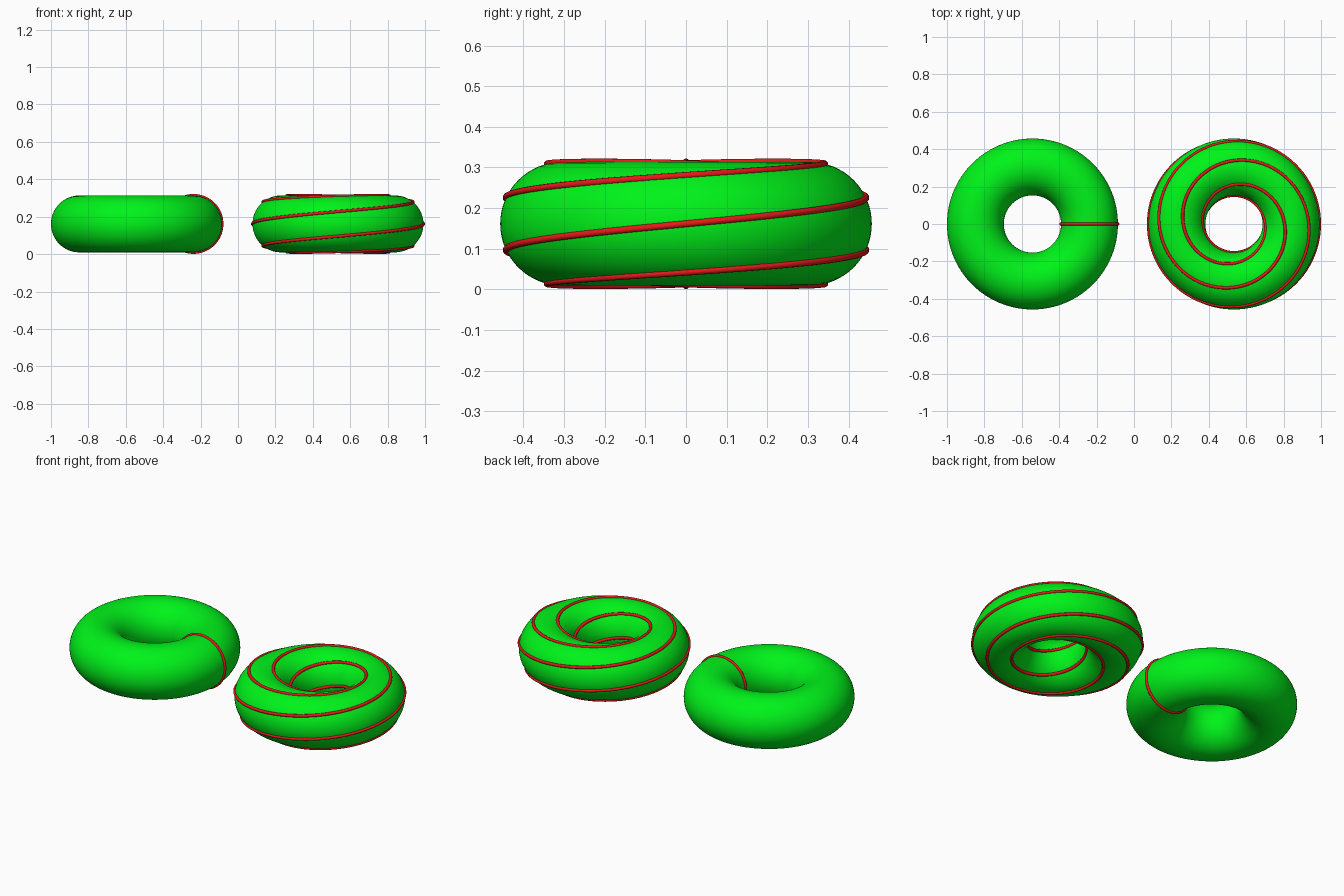
import bpy
from math import cos, sin, tau
from mathutils import Vector

if "Cube" in bpy.data.objects:
    bpy.data.objects.remove(bpy.data.objects["Cube"])

R, r, WIRE, ZC = 0.305, 0.152, 0.0085, 0.1615


def material(name, color):
    m = bpy.data.materials.new(name)
    m.diffuse_color = color
    m.use_nodes = True
    m.node_tree.nodes["Principled BSDF"].inputs["Base Color"].default_value = m.diffuse_color
    return m


green = material("green", (0.0, 0.9, 0.01, 1))
red = material("red", (0.8, 0.01, 0.01, 1))


def ring(name, x):
    bpy.ops.mesh.primitive_torus_add(major_radius=R, minor_radius=r, major_segments=128,
                                     minor_segments=64, location=(x, 0, ZC))
    ob = bpy.context.object
    ob.name = name
    ob.data.materials.append(green)
    bpy.ops.object.shade_smooth()


def line_on_ring(name, x, long_turns, short_turns, n):
    """Closed round wire winding over the ring surface."""
    cu = bpy.data.curves.new(name, 'CURVE')
    cu.dimensions = '3D'
    cu.bevel_depth = WIRE
    cu.bevel_resolution = 3
    sp = cu.splines.new('POLY')
    sp.points.add(n - 1)
    sp.use_cyclic_u = True
    for i, p in enumerate(sp.points):
        phi, theta = tau * long_turns * i / n, tau * short_turns * i / n
        d = R + r * cos(theta)
        p.co = (d * cos(phi), d * sin(phi), r * sin(theta), 1)
    sp.use_smooth = True
    cu.materials.append(red)
    ob = bpy.data.objects.new(name, cu)
    ob.location = Vector((x, 0, ZC))
    bpy.context.collection.objects.link(ob)
    # turn the curve into a mesh
    bpy.ops.object.select_all(action='DESELECT')
    ob.select_set(True)
    bpy.context.view_layer.objects.active = ob
    bpy.ops.object.convert(target='MESH')


# left ring with a single loop around the tube
ring("left_ring", -0.543)
line_on_ring("left_loop", -0.543, 0, 1, 96)

# right ring with a seven-by-two winding line
ring("right_ring", 0.5345)
line_on_ring("right_winding", 0.5345, 7, 2, 700)
